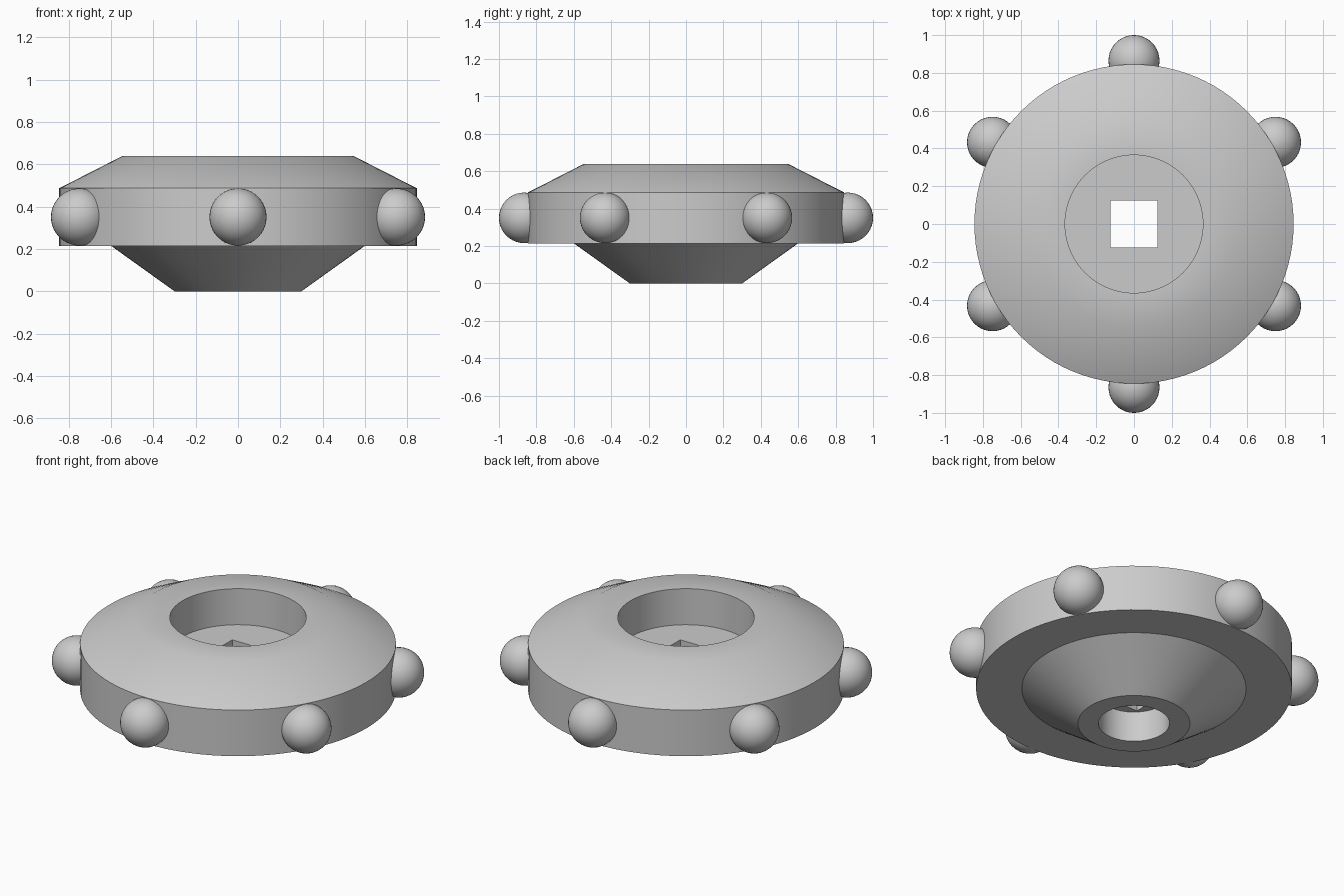
import bpy
import bmesh
from math import cos, sin, pi, radians

if "Cube" in bpy.data.objects:
    bpy.data.objects.remove(bpy.data.objects["Cube"])

SEGMENTS = 96

grey = bpy.data.materials.new("plain grey")
grey.use_nodes = True
colour = (0.6, 0.6, 0.6, 1)
grey.diffuse_color = colour
grey.node_tree.nodes["Principled BSDF"].inputs["Base Color"].default_value = colour


def finish(obj):
    obj.data.materials.append(grey)
    bpy.ops.object.select_all(action='DESELECT')
    obj.select_set(True)
    bpy.context.view_layer.objects.active = obj
    bpy.ops.object.shade_smooth_by_angle(angle=radians(30))


def ring(bm, size, z, square):
    """Loop of vertices: a circle of that radius or a square of that half width."""
    verts = []
    for i in range(SEGMENTS):
        a = 2 * pi * i / SEGMENTS
        c, s = cos(a), sin(a)
        r = size / max(abs(c), abs(s)) if square else size
        verts.append(bm.verts.new((r * c, r * s, z)))
    return verts


# Wheel body: closed profile running outside, over the top, and down the bore
profile = [
    (0.30, 0.0, False), (0.60, 0.215, False),       # lower cone
    (0.845, 0.215, False), (0.845, 0.487, False),   # rim
    (0.545, 0.64, False), (0.365, 0.64, False),     # sloped top
    (0.365, 0.427, False),                          # recess floor
    (0.125, 0.427, True), (0.125, 0.18, True),      # square socket
    (0.19, 0.18, False), (0.19, 0.0, False),        # round bore
]
bm = bmesh.new()
rings = [ring(bm, *p) for p in profile]
for k, low in enumerate(rings):
    high = rings[(k + 1) % len(rings)]
    for i in range(SEGMENTS):
        j = (i + 1) % SEGMENTS
        bm.faces.new((low[i], low[j], high[j], high[i]))
bmesh.ops.recalc_face_normals(bm, faces=bm.faces)
mesh = bpy.data.meshes.new("wheel_body")
bm.to_mesh(mesh)
bm.free()
body = bpy.data.objects.new("wheel_body", mesh)
bpy.context.collection.objects.link(body)
finish(body)

# Six grip balls half sunk into the rim
for n in range(6):
    a = radians(30 + 60 * n)
    bpy.ops.mesh.primitive_uv_sphere_add(
        segments=40, ring_count=20, radius=0.135,
        location=(0.865 * cos(a), 0.865 * sin(a), 0.351))
    ball = bpy.context.object
    ball.name = f"grip_ball_{n + 1}"
    finish(ball)
